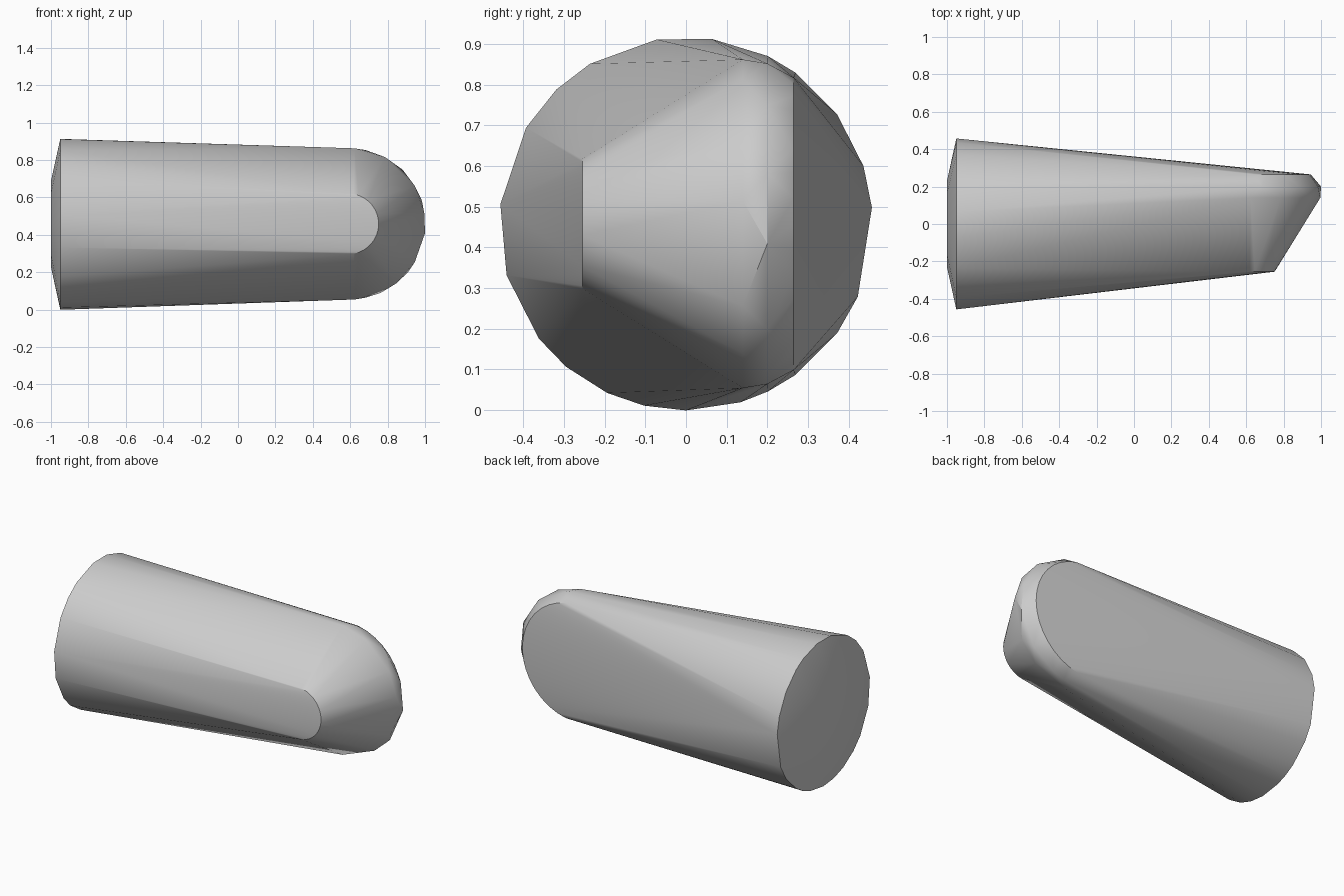
import bpy
import bmesh
from math import sin, cos, radians

cube = bpy.data.objects.get("Cube")
if cube:
    bpy.data.objects.remove(cube, do_unlink=True)

MID = 0.458  # height of the long axis
bm = bmesh.new()


def end_ring(x, radius, angles):
    """Ring across the long axis."""
    for a in angles:
        t = radians(a)
        bm.verts.new((x, radius * cos(t), MID + radius * sin(t)))


def nose_arc(y, centre, radius, angles):
    """Rounded tip outline lying parallel to the front."""
    for a in angles:
        t = radians(a)
        bm.verts.new((centre + radius * cos(t), y, MID + radius * sin(t)))


# Wide round end with a shallow raised cap
end_ring(-0.95, 0.459, [174, 149, 134, 121, 99, 82, 64, 54, 36, 18, 5, -23, -36,
                        -54, -64, -73, -90, -103, -115, -130, -142, -164])
end_ring(-1.0, 0.23, range(0, 360, 45))

# Rounded tip: small front outline, wide rim, bevelled back outline
nose_arc(-0.255, 0.59, 0.162, range(-80, 81, 10))
nose_arc(0.14, 0.595, 0.405, [-86, -52, -30, 8, 30, 62, 86])
nose_arc(0.20, 0.60, 0.403, [-78, -66, -40, -7, 18, 46, 78])
nose_arc(0.265, 0.58, 0.365, range(-80, 81, 10))

# Skin the outlines with one tapered convex shell
hull = bmesh.ops.convex_hull(bm, input=bm.verts[:])
loose = set(hull["geom_interior"]) | set(hull["geom_unused"])
bmesh.ops.delete(bm, geom=[g for g in loose if isinstance(g, bmesh.types.BMVert)],
                 context="VERTS")
bmesh.ops.recalc_face_normals(bm, faces=bm.faces[:])

mesh = bpy.data.meshes.new("tapered_body")
bm.to_mesh(mesh)
bm.free()
body = bpy.data.objects.new("tapered_body", mesh)
bpy.context.collection.objects.link(body)

# Plain grey
grey = bpy.data.materials.new("plain_grey")
grey.use_nodes = True
grey.diffuse_color = (0.6, 0.6, 0.6, 1)
grey.node_tree.nodes["Principled BSDF"].inputs["Base Color"].default_value = (0.6, 0.6, 0.6, 1)
mesh.materials.append(grey)

bpy.ops.object.select_all(action="DESELECT")
body.select_set(True)
bpy.context.view_layer.objects.active = body
bpy.ops.object.shade_smooth_by_angle(angle=radians(30))
